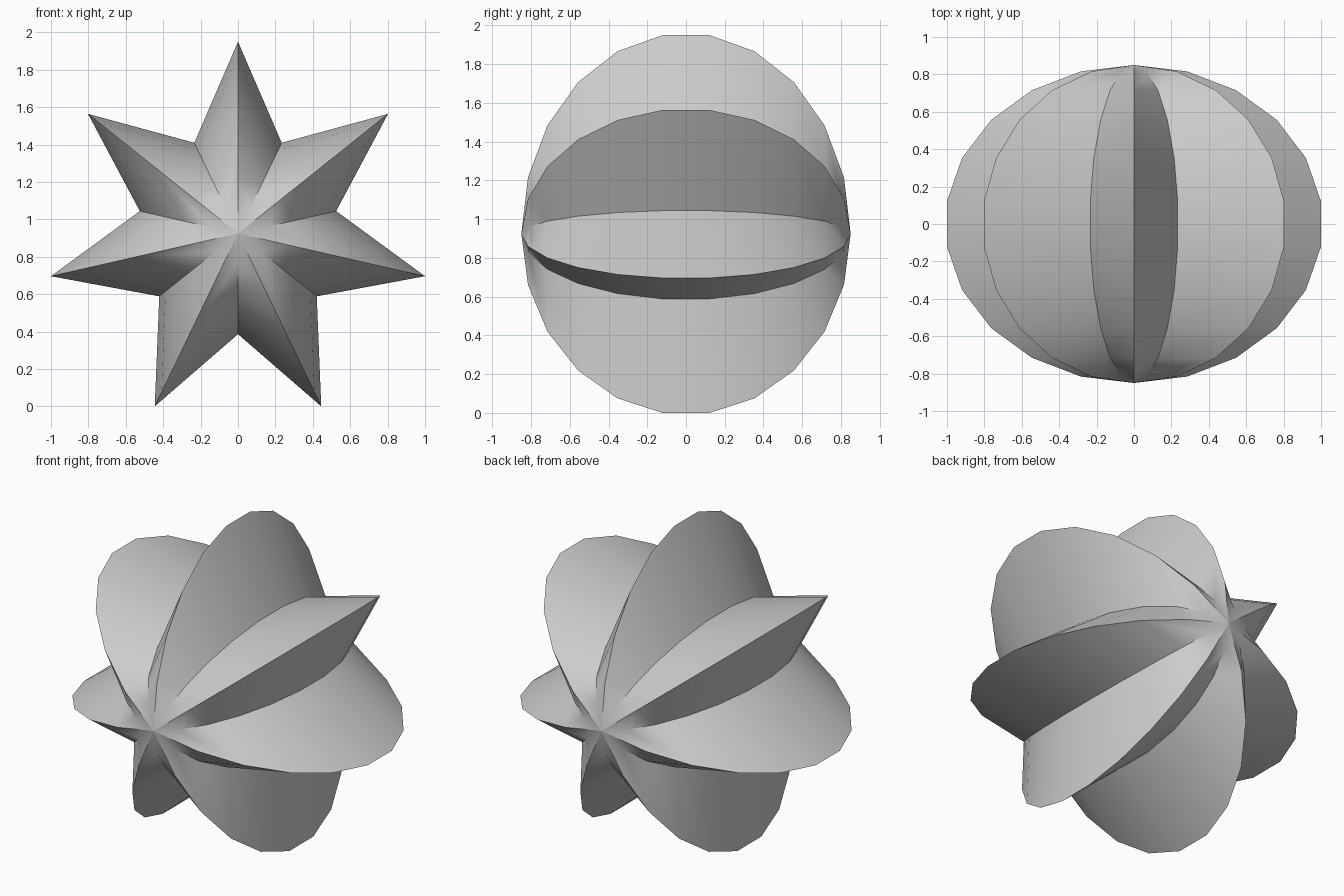
import bpy
import bmesh
from math import sin, cos, pi, radians

cube = bpy.data.objects.get("Cube")
if cube:
    bpy.data.objects.remove(cube, do_unlink=True)

POINTS = 7
BANDS = 11
HALF_DEPTH = 0.85
TIP = 1 / sin(4 * pi / POINTS)                # widest tips reach x = 1
TIP_SCALE = TIP / sin(5 * pi / BANDS)         # allows for the odd band count
VALLEY_RATIO = 0.525
CENTRE_Z = TIP * cos(pi / POINTS)             # lowest tips rest on the ground

grey = bpy.data.materials.new("plain grey")
grey.use_nodes = True
colour = (0.6, 0.6, 0.6, 1)
grey.diffuse_color = colour
grey.node_tree.nodes["Principled BSDF"].inputs["Base Color"].default_value = colour


def star_ring(bm, angle):
    """One star outline, sized by its place along the rounded depth."""
    ring = []
    for i in range(2 * POINTS):
        radius = TIP_SCALE * sin(angle) * (VALLEY_RATIO if i % 2 else 1)
        turn = pi * i / POINTS
        ring.append(bm.verts.new((radius * sin(turn),
                                  -HALF_DEPTH * cos(angle),
                                  CENTRE_Z + radius * cos(turn))))
    return ring


# Star body: star outlines joined from the front pole to the back pole
bm = bmesh.new()
front = bm.verts.new((0, -HALF_DEPTH, CENTRE_Z))
back = bm.verts.new((0, HALF_DEPTH, CENTRE_Z))
rings = [star_ring(bm, pi * k / BANDS) for k in range(1, BANDS)]
for i in range(2 * POINTS):
    j = (i + 1) % (2 * POINTS)
    bm.faces.new((front, rings[0][i], rings[0][j]))
    bm.faces.new((back, rings[-1][j], rings[-1][i]))
    for a, b in zip(rings, rings[1:]):
        bm.faces.new((a[i], b[i], b[j], a[j]))
bmesh.ops.recalc_face_normals(bm, faces=bm.faces)

mesh = bpy.data.meshes.new("star_body")
bm.to_mesh(mesh)
bm.free()
mesh.materials.append(grey)
star = bpy.data.objects.new("star_body", mesh)
bpy.context.collection.objects.link(star)

# Smooth along the depth, crisp at tips and valleys
bpy.ops.object.select_all(action="DESELECT")
star.select_set(True)
bpy.context.view_layer.objects.active = star
bpy.ops.object.shade_smooth_by_angle(angle=radians(30))
